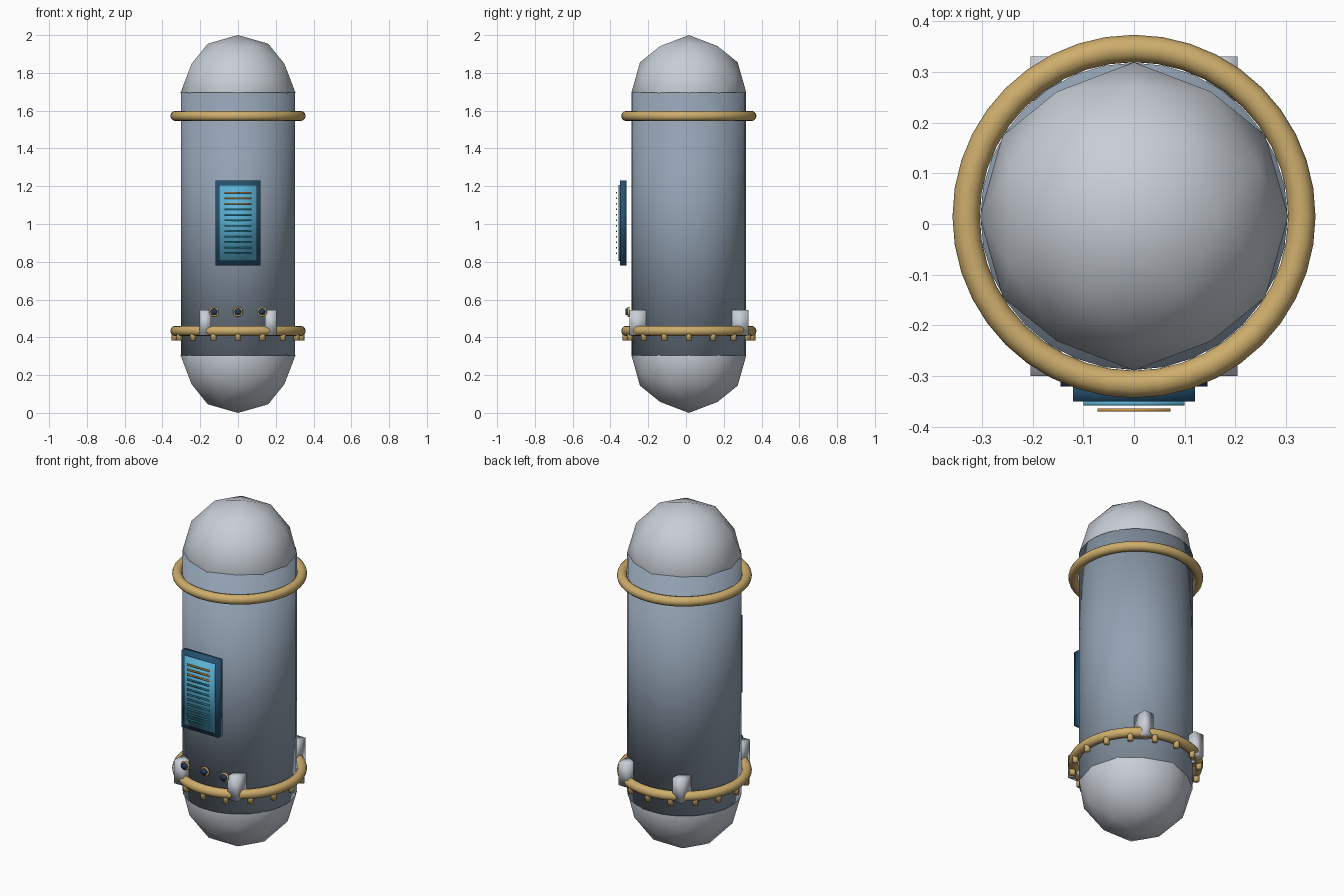
import bpy, bmesh, math
from mathutils import Matrix, Vector

old = bpy.data.objects.get("Cube")
if old:
    bpy.data.objects.remove(old, do_unlink=True)

CY = 0.015          # centre line of the tank in y
R = 0.304           # tank radius
RING = 0.331        # ring radius


def material(name, rgb):
    linear = [(c / 255 / 12.92) if c < 11 else ((c / 255 + 0.055) / 1.055) ** 2.4 for c in rgb]
    m = bpy.data.materials.new(name)
    m.use_nodes = True
    m.diffuse_color = (*linear, 1)
    bsdf = m.node_tree.nodes["Principled BSDF"]
    bsdf.inputs["Base Color"].default_value = (*linear, 1)
    bsdf.inputs["Roughness"].default_value = 0.6
    return m


STEEL = material("blue_grey_steel", (146, 161, 178))
PALE = material("pale_grey", (200, 206, 214))
GOLD = material("brass", (205, 173, 108))
NAVY = material("dark_blue", (38, 82, 112))
SCREEN = material("screen_blue", (92, 178, 214))
ORANGE = material("orange_line", (205, 150, 70))
TEAL = material("teal_line", (45, 150, 170))
LENS = material("lens_navy", (35, 58, 90))


def finish(name, bm, mat):
    bmesh.ops.recalc_face_normals(bm, faces=bm.faces)
    for f in bm.faces:
        f.smooth = True
    mesh = bpy.data.meshes.new(name)
    bm.to_mesh(mesh)
    bm.free()
    mesh.materials.append(mat)
    ob = bpy.data.objects.new(name, mesh)
    bpy.context.collection.objects.link(ob)
    return ob


def box(name, lo, hi, mat):
    lo, hi = Vector(lo), Vector(hi)
    bm = bmesh.new()
    bmesh.ops.create_cube(bm, size=1, matrix=Matrix.Translation((lo + hi) / 2) @ Matrix.Diagonal((*(hi - lo), 1)))
    return finish(name, bm, mat)


def cylinder(name, centre, radius, depth, mat, sides=32, axis="Z"):
    turn = {"Z": Matrix(), "X": Matrix.Rotation(math.pi / 2, 4, "Y"),
            "Y": Matrix.Rotation(math.pi / 2, 4, "X")}[axis]
    bm = bmesh.new()
    bmesh.ops.create_cone(bm, cap_ends=True, segments=sides, radius1=radius, radius2=radius,
                          depth=depth, matrix=Matrix.Translation(centre) @ turn)
    return finish(name, bm, mat)


def ring(name, centre, major, minor, mat, steps=40, sides=12, axis="Z"):
    # Spin a small circle around the ring axis
    bm = bmesh.new()
    circle = bmesh.ops.create_circle(bm, segments=sides, radius=minor,
                                     matrix=Matrix.Translation((major, 0, 0)) @ Matrix.Rotation(math.pi / 2, 4, "X"))
    bmesh.ops.spin(bm, geom=circle["verts"] + bm.edges[:], cent=(0, 0, 0), axis=(0, 0, 1),
                   angle=math.tau, steps=steps, use_merge=True)
    bmesh.ops.remove_doubles(bm, verts=bm.verts, dist=0.0001)
    turn = Matrix.Rotation(math.pi / 2, 4, "X") if axis == "Y" else Matrix()
    bm.transform(Matrix.Translation(centre) @ turn)
    return finish(name, bm, mat)


def dome(name, z):
    # Icosahedron standing on an edge, divided once and pushed onto a sphere
    phi = (1 + math.sqrt(5)) / 2
    bm = bmesh.new()
    for a in (-1, 1):
        for b in (-phi, phi):
            for p in ((b, a, 0), (0, b, a), (a, 0, b)):
                bm.verts.new(p)
    bmesh.ops.convex_hull(bm, input=bm.verts)
    bmesh.ops.subdivide_edges(bm, edges=bm.edges[:], cuts=1, use_grid_fill=True)
    for v in bm.verts:
        v.co = v.co.normalized() * R + Vector((0, CY, z))
    return finish(name, bm, PALE)


# Tank with faceted domes
cylinder("tank_body", (0, CY, 1), R - 0.001, 2 - 2 * R, STEEL)
dome("top_dome", 2 - R)
dome("bottom_dome", R)

# Brass rings and the pegs below the lower one
ring("upper_ring", (0, CY, 1.572), RING, 0.027, GOLD)
ring("lower_ring", (0, CY, 0.434), RING, 0.027, GOLD)
for i in range(16):
    a = math.tau * i / 16
    cylinder(f"ring_peg_{i + 1}", (0.336 * math.cos(a), CY + 0.336 * math.sin(a), 0.408),
             0.016, 0.052, GOLD, sides=8)

# Four clamps over the lower ring
for sx, side in ((-1, "right"), (1, "left")):
    for sy, end in ((-1, "front"), (1, "back")):
        xs = sorted((sx * 0.143, sx * 0.204))
        ys = sorted((CY + sy * 0.228, CY + sy * 0.315))
        box(f"{end}_{side}_clamp", (xs[0], ys[0], 0.41), (xs[1], ys[1], 0.545), PALE)

# Front display panel
box("panel_frame", (-0.12, -0.35, 0.78), (0.12, -0.316, 1.23), NAVY)
box("panel_screen", (-0.1, -0.358, 0.803), (0.1, -0.349, 1.207), SCREEN)
for i in range(12):
    z = 1.165 - i * 0.029
    box(f"panel_line_{i + 1}", (-0.072, -0.37, z - 0.004), (0.072, -0.364, z + 0.004),
        ORANGE if i < 3 else TEAL)

# Three round lights under the panel
for name, x in (("right", -0.127), ("middle", 0), ("left", 0.127)):
    ring(f"{name}_light_rim", (x, -0.304, 0.535), 0.021, 0.006, GOLD, steps=20, sides=8, axis="Y")
    cylinder(f"{name}_light_lens", (x, -0.309, 0.535), 0.018, 0.022, LENS, sides=16, axis="Y")
